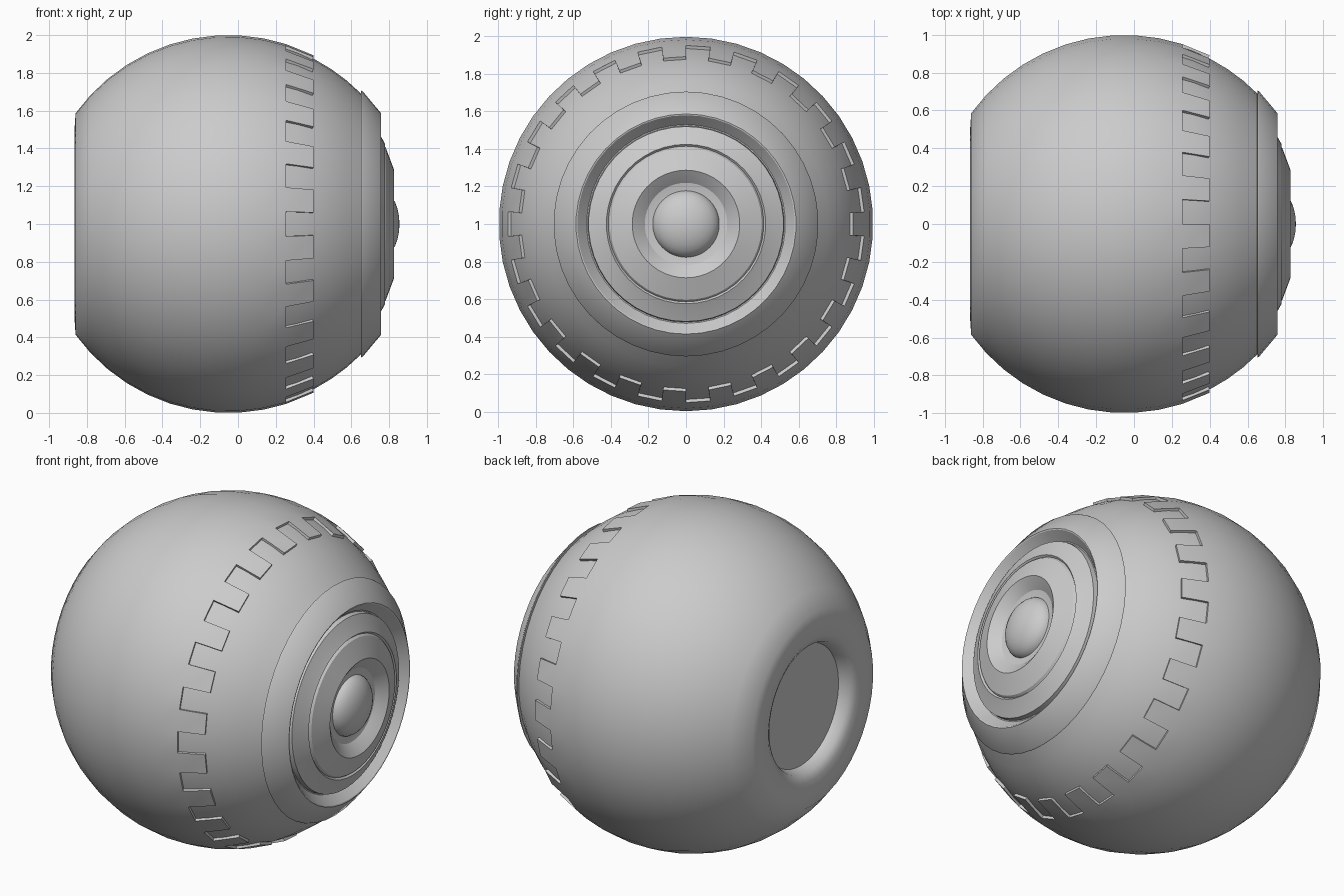
import bpy, bmesh, math

if "Cube" in bpy.data.objects:
    bpy.data.objects.remove(bpy.data.objects["Cube"])

TEETH = 23
SEG = TEETH * 2
PITCH = 2 * math.pi / SEG
CX = -0.05  # centre of the ball along x


def revolve(name, profile, drop=None, thickness=0.0, angle=30):
    """Spin (x, radius) points around the x axis at z = 1; drop(row, seg) skips faces."""
    bm = bmesh.new()
    rows = []
    for x, r in profile:
        rows.append([bm.verts.new((x, -r * math.cos((j - 0.5) * PITCH),
                                   1 + r * math.sin((j - 0.5) * PITCH)))
                     for j in range(SEG)])
    for i in range(len(rows) - 1):
        for j in range(SEG):
            if drop and drop(i, j):
                continue
            k = (j + 1) % SEG
            bm.faces.new((rows[i][j], rows[i + 1][j], rows[i + 1][k], rows[i][k]))
    bmesh.ops.delete(bm, geom=[v for v in bm.verts if not v.link_faces], context='VERTS')
    bmesh.ops.remove_doubles(bm, verts=bm.verts, dist=1e-5)
    mesh = bpy.data.meshes.new(name)
    bm.to_mesh(mesh)
    bm.free()
    ob = bpy.data.objects.new(name, mesh)
    bpy.context.collection.objects.link(ob)
    bpy.ops.object.select_all(action='DESELECT')
    bpy.context.view_layer.objects.active = ob
    ob.select_set(True)
    if thickness:
        mod = ob.modifiers.new("thickness", 'SOLIDIFY')
        mod.thickness = thickness
        mod.offset = -1
        bpy.ops.object.modifier_apply(modifier=mod.name)
    bpy.ops.object.shade_smooth_by_angle(angle=math.radians(angle))
    return ob


def ball(x0, x1, steps, radius=1.0):
    """Arc of the ball profile between two x positions."""
    a0 = math.acos((x0 - CX) / radius)
    a1 = math.acos((x1 - CX) / radius)
    out = []
    for i in range(steps + 1):
        a = a0 + (a1 - a0) * i / steps
        out.append((CX + radius * math.cos(a), radius * math.sin(a)))
    return out


# outer tyre shell with rounded hub recess and square teeth along its rim
shell = [(-0.78, 0.365), (-0.835, 0.385), (-0.86, 0.43), (-0.865, 0.51)]
shell += ball(-0.86, 0.255, 10)
tooth_row = len(shell) - 1
shell += ball(0.255, 0.40, 1)[1:]
revolve("tyre_shell", shell, drop=lambda i, j: i >= tooth_row and j % 2 == 0,
        thickness=0.02, angle=75)

# flat disc closing the recess
revolve("back_disc", [(-0.78, 0.0), (-0.78, 0.37)])

# slightly lower inner ball seen between the teeth
revolve("inner_ball", ball(0.22, 0.65, 5, 0.984))

# raised rim with conical face and sunken groove
revolve("hub_rim", [(0.65, 0.68), (0.652, 0.706), (0.66, 0.703), (0.757, 0.587),
                    (0.755, 0.58), (0.70, 0.53), (0.70, 0.50)])

# stepped hub cap with central dish
revolve("hub_cap", [(0.69, 0.525), (0.73, 0.52), (0.757, 0.463), (0.778, 0.425),
                    (0.768, 0.415), (0.782, 0.405), (0.826, 0.287),
                    (0.80, 0.25), (0.775, 0.22), (0.765, 0.17), (0.765, 0.0)], angle=25)

# domed centre button
dome = [(0.755 + 0.1 * math.sin(a), 0.18 * math.cos(a))
        for a in [math.pi / 2 * i / 7 for i in range(8)]]
revolve("centre_button", dome, angle=60)
